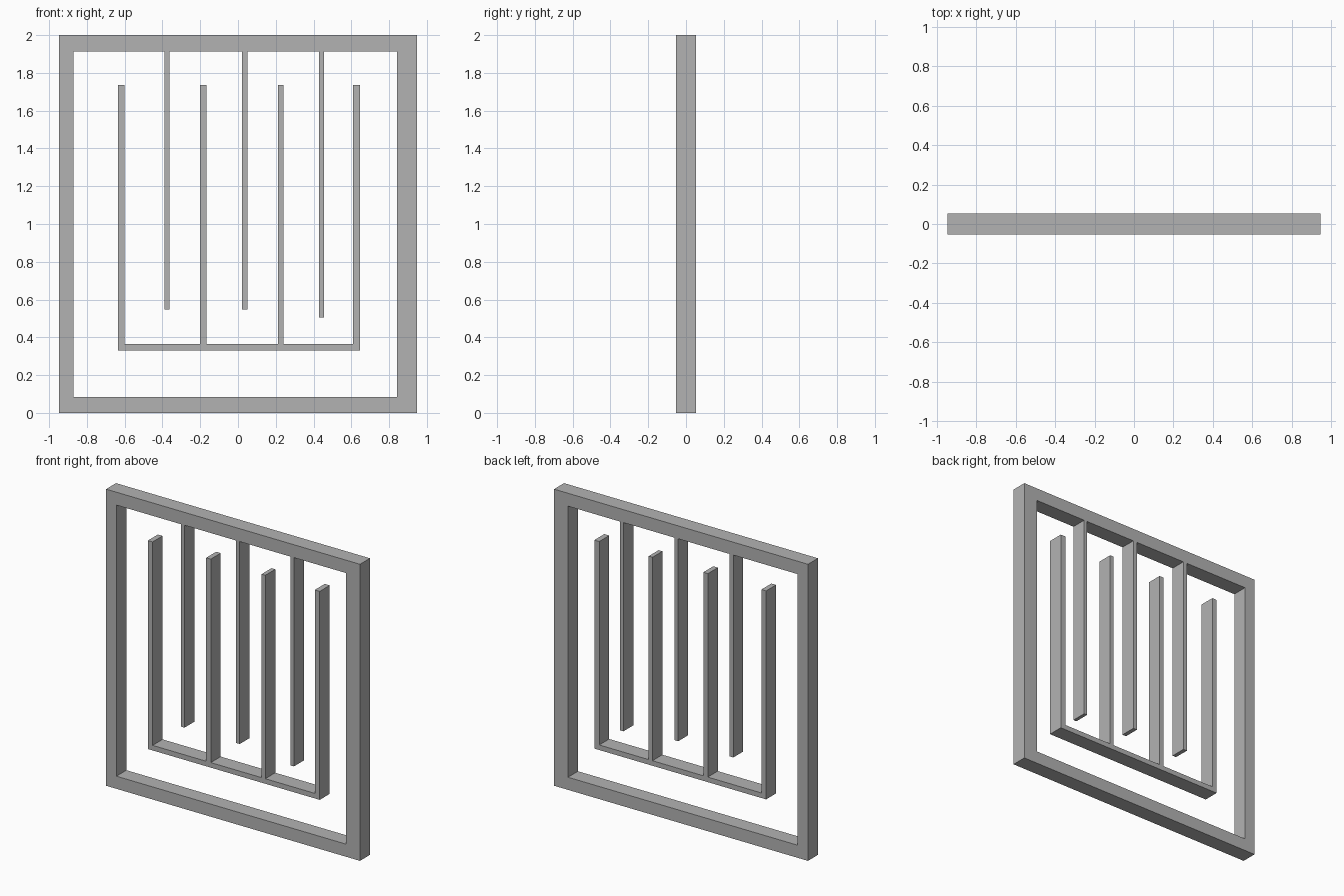
import bpy
import bmesh
import math

if "Cube" in bpy.data.objects:
    bpy.data.objects.remove(bpy.data.objects["Cube"])

HALF_DEPTH = 0.053

dark_grey = bpy.data.materials.new("dark_grey")
dark_grey.diffuse_color = (0.45, 0.45, 0.45, 1)
dark_grey.use_nodes = True
dark_grey.node_tree.nodes["Principled BSDF"].inputs["Base Color"].default_value = dark_grey.diffuse_color


def rect(x0, x1, z0, z1):
    return [(x0, z0), (x1, z0), (x1, z1), (x0, z1)]


def plate(name, *outlines):
    """Extrude front-view outlines through the depth; inner outlines become holes."""
    curve = bpy.data.curves.new(name, 'CURVE')
    curve.dimensions = '2D'
    curve.fill_mode = 'BOTH'
    curve.extrude = HALF_DEPTH
    for pts in outlines:
        spline = curve.splines.new('POLY')
        spline.points.add(len(pts) - 1)
        for p, (x, z) in zip(spline.points, pts):
            p.co = (x, z, 0, 1)
        spline.use_cyclic_u = True
    obj = bpy.data.objects.new(name, curve)
    bpy.context.collection.objects.link(obj)
    obj.rotation_euler.x = math.pi / 2
    bpy.ops.object.select_all(action='DESELECT')
    obj.select_set(True)
    bpy.context.view_layer.objects.active = obj
    bpy.ops.object.convert(target='MESH')
    obj = bpy.context.object
    # Weld caps to sides and shade flat
    bm = bmesh.new()
    bm.from_mesh(obj.data)
    bmesh.ops.remove_doubles(bm, verts=bm.verts, dist=0.0005)
    bmesh.ops.recalc_face_normals(bm, faces=bm.faces)
    for f in bm.faces:
        f.smooth = False
        f.material_index = 0
    bm.to_mesh(obj.data)
    bm.free()
    obj.data.materials.clear()
    obj.data.materials.append(dark_grey)


# Outer frame, slightly wider on the right
plate("outer_frame",
      rect(-0.947, 0.947, 0, 2),
      rect(-0.87, 0.843, 0.085, 1.913))

# Lower comb: base rail with four upright tines
tines = [(-0.635, -0.6), (-0.2, -0.166), (0.213, 0.241), (0.61, 0.647)]
BASE, RAIL, TIP = 0.331, 0.365, 1.737
outline = [(tines[0][0], BASE), (tines[-1][1], BASE)]
for i, (x0, x1) in reversed(list(enumerate(tines))):
    if i < len(tines) - 1:
        outline.append((x1, RAIL))
    outline += [(x1, TIP), (x0, TIP)]
    if i > 0:
        outline.append((x0, RAIL))
plate("lower_comb", outline)

# Bars hanging from the top of the frame
for name, x0, x1, z0 in [("hanging_bar_left", -0.39, -0.362, 0.548),
                         ("hanging_bar_middle", 0.021, 0.05, 0.548),
                         ("hanging_bar_right", 0.43, 0.454, 0.505)]:
    plate(name, rect(x0, x1, z0, 1.913))
